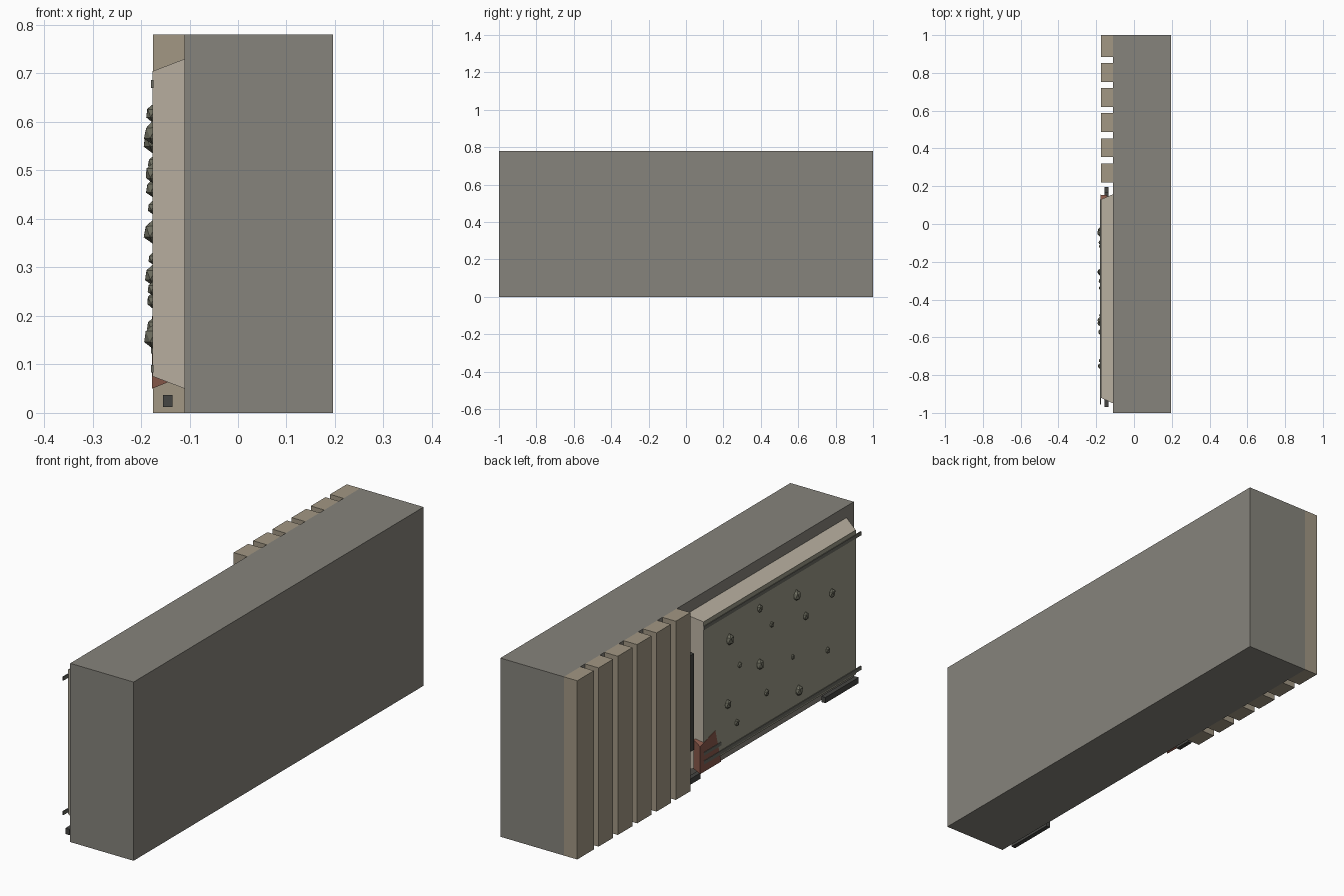
import bpy, bmesh, random

if "Cube" in bpy.data.objects:
    bpy.data.objects.remove(bpy.data.objects["Cube"])

random.seed(4)

def mat(name, r, g, b):
    m = bpy.data.materials.new(name)
    m.diffuse_color = (r, g, b, 1)
    m.use_nodes = True
    m.node_tree.nodes["Principled BSDF"].inputs["Base Color"].default_value = m.diffuse_color
    return m

CONCRETE = mat("concrete", 0.24, 0.23, 0.20)
SLAT = mat("slat_tan", 0.36, 0.31, 0.23)
FRAME = mat("frame_tan", 0.48, 0.43, 0.35)
PLATE = mat("plate_olive", 0.33, 0.32, 0.24)
DARK = mat("dark_metal", 0.06, 0.06, 0.055)
RAIL = mat("rail_grey", 0.14, 0.14, 0.12)
ROCK = mat("stud_olive", 0.16, 0.16, 0.12)
RUST = mat("rust", 0.25, 0.10, 0.07)

def finish(name, bm, material):
    bmesh.ops.recalc_face_normals(bm, faces=bm.faces)
    me = bpy.data.meshes.new(name)
    bm.to_mesh(me)
    bm.free()
    me.materials.append(material)
    ob = bpy.data.objects.new(name, me)
    bpy.context.collection.objects.link(ob)
    return ob

def loft(name, x0, ring0, x1, ring1, material):
    """Solid between two outlines of (y, z) points lying at x0 and x1."""
    bm = bmesh.new()
    a = [bm.verts.new((x0, y, z)) for y, z in ring0]
    b = [bm.verts.new((x1, y, z)) for y, z in ring1]
    n = len(a)
    bm.faces.new(a)
    bm.faces.new(b[::-1])
    for i in range(n):
        j = (i + 1) % n
        bm.faces.new((a[i], b[i], b[j], a[j]))
    return finish(name, bm, material)

def rect(y0, y1, z0, z1):
    return [(y0, z0), (y1, z0), (y1, z1), (y0, z1)]

def box(name, x, y, z, material):
    r = rect(*y, *z)
    return loft(name, x[0], r, x[1], r, material)

# Main wall block
box("wall_block", (-0.11, 0.196), (-1, 1), (0, 0.78), CONCRETE)

# Vertical slats on one half of the face
for i, (y0, y1) in enumerate([(0.22, 0.32), (0.355, 0.453), (0.487, 0.587),
                              (0.62, 0.72), (0.752, 0.853), (0.885, 1.0)]):
    box(f"slat_{i + 1}", (-0.175, -0.11), (y0, y1), (0, 0.78), SLAT)

# Bevelled panel with a thin face plate
loft("panel_frame", -0.175, rect(-0.92, 0.13, 0.075, 0.705),
     -0.11, rect(-0.95, 0.158, 0.05, 0.73), FRAME)
box("panel_plate", (-0.176, -0.17), (-0.92, 0.13), (0.075, 0.705), PLATE)

# Horizontal rails across the panel, plus a short one at the corner
box("rail_top", (-0.179, -0.174), (-0.955, 0.13), (0.67, 0.686), RAIL)
box("rail_bottom", (-0.179, -0.174), (-0.955, 0.13), (0.083, 0.099), RAIL)
box("rail_short", (-0.179, -0.174), (0.01, 0.13), (0.122, 0.136), RAIL)

# Rusted corner patch
loft("rust_corner", -0.177, [(0.155, 0.05), (0.01, 0.05), (0.05, 0.2), (0.155, 0.17)],
     -0.143, [(0.153, 0.064), (0.03, 0.064), (0.06, 0.19), (0.153, 0.19)], RUST)

# Dark bars: upright in the gap, feet under both panel ends
BAR_X = (-0.155, -0.135)
box("upright_bar", BAR_X, (0.165, 0.195), (0.155, 0.575), DARK)
box("foot_bar_near", BAR_X, (-0.97, -0.74), (0.012, 0.037), DARK)
box("foot_bar_corner", BAR_X, (0.12, 0.195), (0.012, 0.037), DARK)

# Faceted studs scattered over the plate: y, z, radius
STUDS = [(-0.752, 0.494, 0.022), (-0.51, 0.577, 0.025), (-0.255, 0.618, 0.019),
         (-0.338, 0.516, 0.014), (-0.572, 0.463, 0.02), (-0.048, 0.561, 0.027),
         (-0.117, 0.423, 0.014), (-0.255, 0.374, 0.026), (-0.483, 0.318, 0.013),
         (-0.724, 0.256, 0.015), (-0.524, 0.157, 0.026), (-0.303, 0.231, 0.017),
         (-0.034, 0.284, 0.022), (-0.097, 0.18, 0.016)]
for i, (y, z, r) in enumerate(STUDS):
    bm = bmesh.new()
    bmesh.ops.create_icosphere(bm, subdivisions=1, radius=1)
    for v in bm.verts:
        v.co *= random.uniform(0.9, 1.05)
        v.co = (-0.176 + v.co.x * r * 0.78, y + v.co.y * r * 0.8, z + v.co.z * r)
    finish(f"stud_{i + 1}", bm, ROCK)
